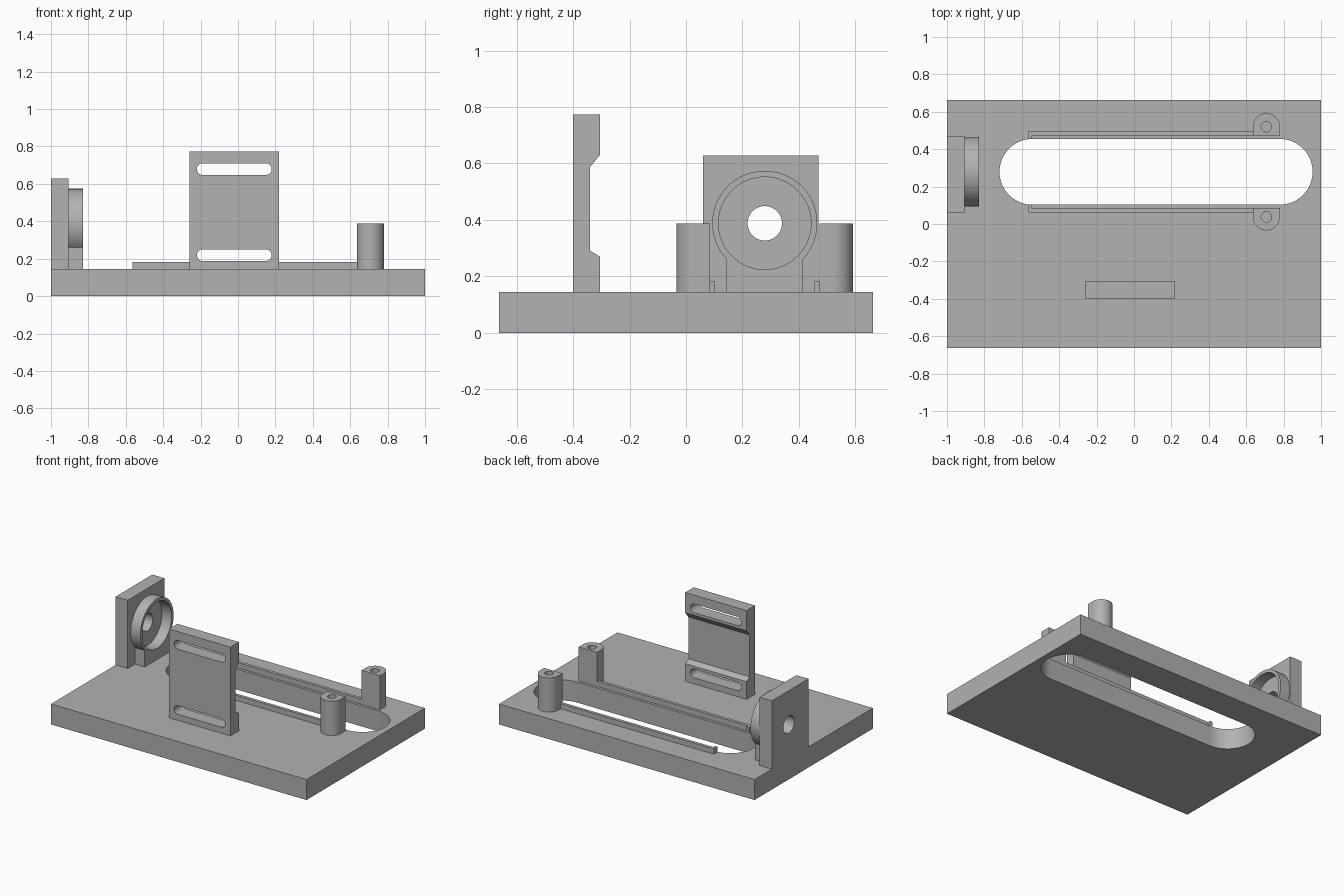
import bpy, bmesh
from math import cos, sin, radians, pi

cube = bpy.data.objects.get("Cube")
if cube:
    bpy.data.objects.remove(cube, do_unlink=True)

GREY = 0.445
TOP = 0.145          # upper face of the base
MID = 0.279          # y of the slot and bearing axis
AXIS_Z = 0.388       # height of the bearing axis

mat = bpy.data.materials.new("plain grey")
mat.use_nodes = True
mat.diffuse_color = (GREY, GREY, GREY, 1)
mat.node_tree.nodes["Principled BSDF"].inputs["Base Color"].default_value = (GREY, GREY, GREY, 1)


def arc(cx, cy, r, start, end, n=32):
    """Points along an arc, angles in degrees."""
    return [(cx + r * cos(radians(start + (end - start) * i / n)),
             cy + r * sin(radians(start + (end - start) * i / n))) for i in range(n + 1)]


def circle(cx, cy, r, n=64):
    return arc(cx, cy, r, 0, 360, n)[:-1]


def rect(u0, u1, v0, v1):
    return [(u0, v0), (u1, v0), (u1, v1), (u0, v1)]


def capsule(u0, u1, v, r):
    """Long rounded slot outline."""
    return arc(u1 - r, v, r, -90, 90) + arc(u0 + r, v, r, 90, 270)


def prism(name, outline, axis, lo, hi):
    """Extrude an outline along one axis."""
    place = {"x": lambda u, v, w: (w, u, v),
             "y": lambda u, v, w: (u, w, v),
             "z": lambda u, v, w: (u, v, w)}[axis]
    bm = bmesh.new()
    ends = [[bm.verts.new(place(u, v, w)) for u, v in outline] for w in (lo, hi)]
    bm.faces.new(ends[0])
    bm.faces.new(ends[1])
    n = len(outline)
    for i in range(n):
        j = (i + 1) % n
        bm.faces.new((ends[0][i], ends[0][j], ends[1][j], ends[1][i]))
    bmesh.ops.recalc_face_normals(bm, faces=bm.faces)
    mesh = bpy.data.meshes.new(name)
    bm.to_mesh(mesh)
    bm.free()
    mesh.materials.append(mat)
    obj = bpy.data.objects.new(name, mesh)
    bpy.context.collection.objects.link(obj)
    return obj


def activate(obj):
    bpy.ops.object.select_all(action="DESELECT")
    obj.select_set(True)
    bpy.context.view_layer.objects.active = obj


def cut(obj, outline, axis, lo, hi):
    """Remove an extruded outline from a part."""
    cutter = prism("cutter", outline, axis, lo, hi)
    cutter.hide_render = True
    mod = obj.modifiers.new("cut", "BOOLEAN")
    mod.operation = "DIFFERENCE"
    mod.solver = "EXACT"
    mod.object = cutter
    activate(obj)
    bpy.ops.object.modifier_apply(modifier=mod.name)
    bpy.data.objects.remove(cutter, do_unlink=True)


def smooth(obj):
    activate(obj)
    bpy.ops.object.shade_smooth_by_angle(angle=pi / 6)


# Base plate with the long through slot
base = prism("base_plate", rect(-1, 1, -0.662, 0.662), "z", 0, TOP)
cut(base, capsule(-0.719, 0.955, MID, 0.176), "z", -0.1, 0.3)
smooth(base)

# Upright mounting plate: recessed back, two adjustment slots
front, back, recess = -0.4, -0.305, -0.34
side = [(front, TOP), (back, TOP), (back, 0.27), (recess, 0.291),
        (recess, 0.587), (back, 0.63), (back, 0.773), (front, 0.773)]
plate = prism("mounting_plate", side, "x", -0.26, 0.22)
for z in (0.219, 0.679):
    cut(plate, capsule(-0.22, 0.18, z, 0.031), "y", -0.5, -0.2)
smooth(plate)

# Bearing bracket with shaft hole
bracket = prism("bearing_bracket", rect(0.06, 0.469, TOP, 0.628), "x", -1, -0.905)
cut(bracket, circle(MID, AXIS_Z, 0.061), "x", -1.1, -0.8)
smooth(bracket)

# Bearing ring standing on its pedestal
half = 0.186 * cos(radians(43))
outline = arc(MID, AXIS_Z, 0.186, -43, 223, 64) + [(MID - half, TOP), (MID + half, TOP)]
ring = prism("bearing_ring", outline, "x", -0.905, -0.83)
cut(ring, circle(MID, AXIS_Z, 0.164), "x", -1, -0.7)
smooth(ring)

# Posts and guide rails, mirrored on both sides of the slot
for label, s in (("back", 1), ("front", -1)):
    px, py, r = 0.708, MID + s * 0.241, 0.072
    inner = MID + s * 0.194
    start, end = (0, 180) if s > 0 else (0, -180)
    d_shape = arc(px, py, r, start, end) + [(px - r, inner), (px + r, inner)]
    post = prism(label + "_post", d_shape, "z", TOP, 0.387)
    cut(post, circle(px, py, 0.028, 32), "z", 0.22, 0.5)
    smooth(post)

    wall, outer, lip = (MID + s * d for d in (0.195, 0.217, 0.176))
    rail = [(-0.565, lip), (-0.545, lip), (-0.545, wall),
            (0.64, wall), (0.64, outer), (-0.565, outer)]
    prism(label + "_guide_rail", rail, "z", TOP, 0.182)
